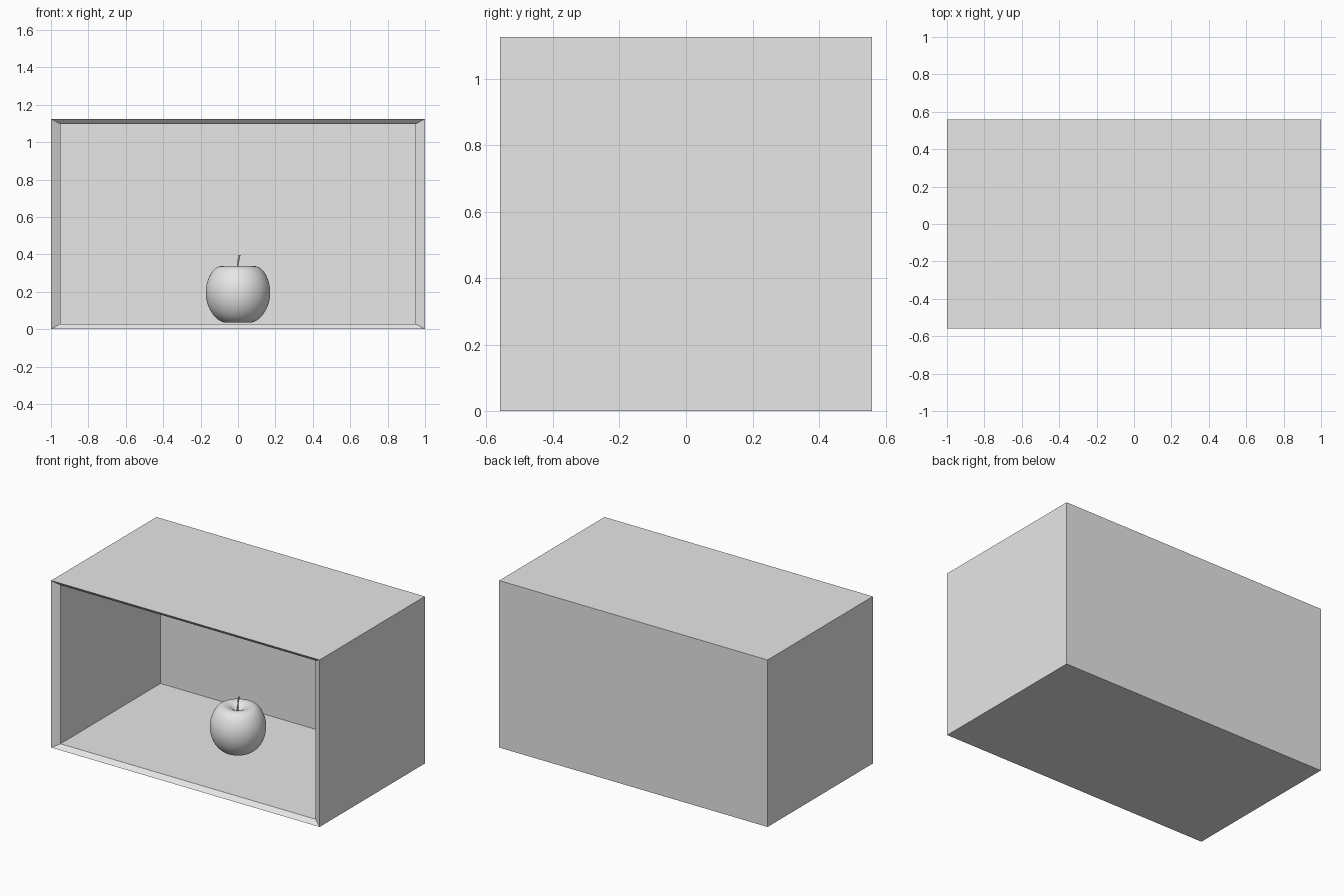
import bpy, bmesh
from mathutils import Vector

cube = bpy.data.objects.get("Cube")
if cube:
    bpy.data.objects.remove(cube)

grey = bpy.data.materials.new("plain_grey")
grey.use_nodes = True
grey.diffuse_color = (0.8, 0.8, 0.8, 1)
grey.node_tree.nodes["Principled BSDF"].inputs["Base Color"].default_value = (0.8, 0.8, 0.8, 1)


def add_object(name, bm):
    bmesh.ops.recalc_face_normals(bm, faces=bm.faces)
    mesh = bpy.data.meshes.new(name)
    bm.to_mesh(mesh)
    bm.free()
    mesh.materials.append(grey)
    obj = bpy.data.objects.new(name, mesh)
    bpy.context.collection.objects.link(obj)
    return obj


# Open box: two nested cuboids, fronts removed and joined by a sloping rim
SIZE = Vector((2, 1.12, 1.125))
CENTRE = Vector((0, 0, SIZE.z / 2))
bm = bmesh.new()
for factor in (1, 0.95):
    verts = bmesh.ops.create_cube(bm, size=1)["verts"]
    bmesh.ops.scale(bm, vec=SIZE * factor, verts=verts)
    bmesh.ops.translate(bm, vec=CENTRE, verts=verts)
bm.normal_update()
fronts = [f for f in bm.faces if f.normal.y < -0.9]
bmesh.ops.delete(bm, geom=fronts, context="FACES")
rim_edges = [e for e in bm.edges if e.is_boundary]
bmesh.ops.bridge_loops(bm, edges=rim_edges)
add_object("open_box", bm)

# Apple: a dimpled profile spun round the vertical axis
PROFILE = [(0, .06), (.03, .048), (.06, .031), (.1, .042), (.14, .08),
           (.167, .135), (.176, .195), (.169, .25), (.147, .3),
           (.122, .329), (.09, .341), (.05, .331), (.02, .305), (0, .29)]
bm = bmesh.new()
points = [bm.verts.new((r, 0, z)) for r, z in PROFILE]
edges = [bm.edges.new(pair) for pair in zip(points, points[1:])]
bmesh.ops.spin(bm, geom=points + edges, cent=(0, 0, 0), axis=(0, 0, 1),
               angle=6.283185, steps=32, use_duplicate=False)
bmesh.ops.remove_doubles(bm, verts=bm.verts, dist=0.0005)
for face in bm.faces:
    face.smooth = True
apple = add_object("apple", bm)
subdivision = apple.modifiers.new("smooth_skin", "SUBSURF")
subdivision.levels = subdivision.render_levels = 2

# Stem: a thin leaning tube, thicker at the tip
curve = bpy.data.curves.new("apple_stem", "CURVE")
curve.dimensions = "3D"
curve.bevel_depth = 0.005
curve.bevel_resolution = 2
curve.use_fill_caps = True
curve.materials.append(grey)
spline = curve.splines.new("BEZIER")
STEM = [((-.004, 0, .28), 1), ((-.001, 0, .345), .7), ((.007, 0, .397), 1.2)]
spline.bezier_points.add(len(STEM) - 1)
for point, (position, radius) in zip(spline.bezier_points, STEM):
    point.co = position
    point.radius = radius
    point.handle_left_type = point.handle_right_type = "AUTO"
stem = bpy.data.objects.new("apple_stem", curve)
bpy.context.collection.objects.link(stem)
